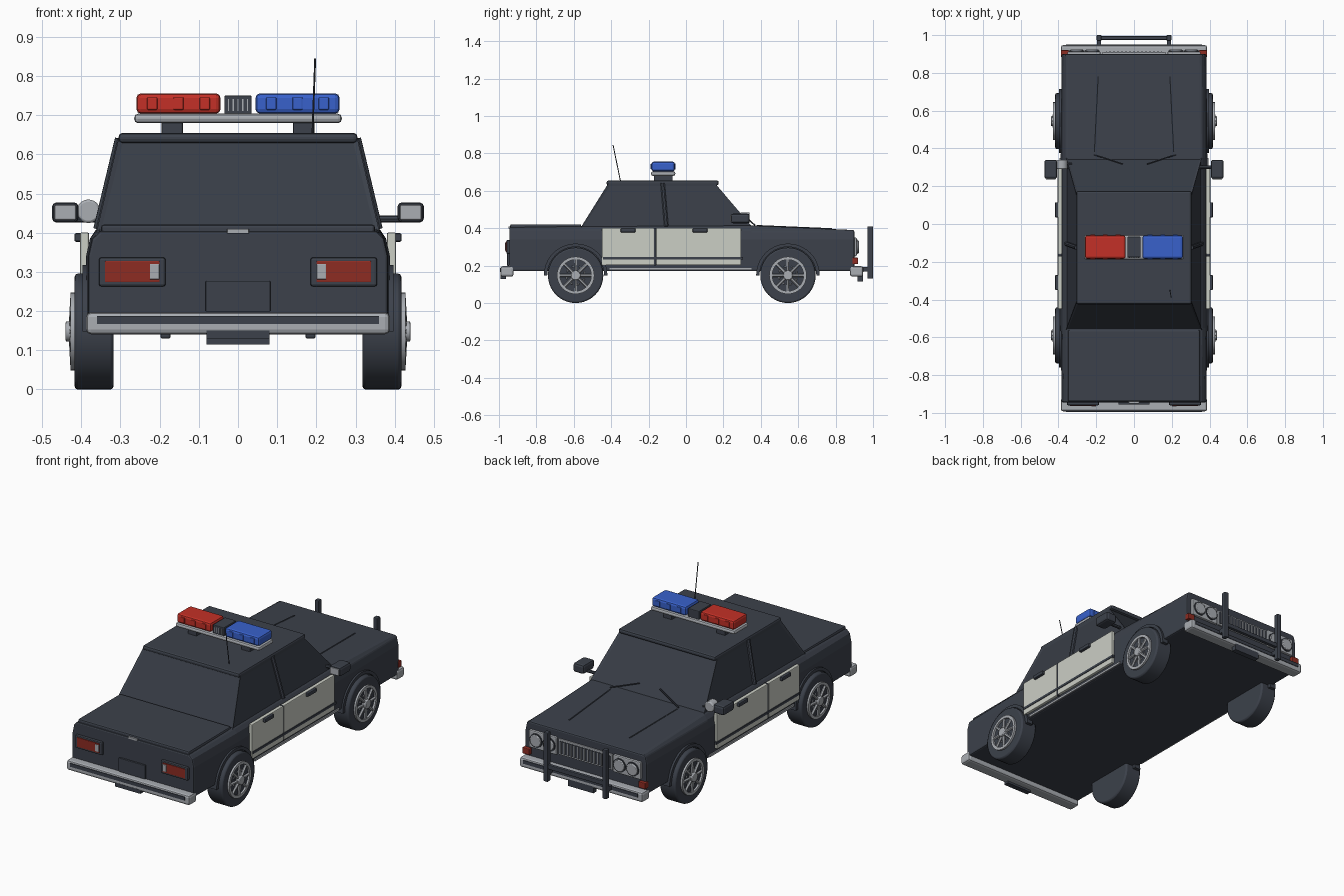
import bpy, bmesh
from math import pi, cos, sin
from mathutils import Vector, Matrix

cube = bpy.data.objects.get("Cube")
if cube:
    bpy.data.objects.remove(cube, do_unlink=True)


def material(name, r, g, b):
    mat = bpy.data.materials.new(name)
    mat.use_nodes = True
    mat.diffuse_color = (r, g, b, 1)
    mat.node_tree.nodes["Principled BSDF"].inputs["Base Color"].default_value = (r, g, b, 1)
    return mat


dark = material("dark_paint", .045, .053, .07)
glass = material("tinted_glass", .038, .045, .06)
white = material("door_white", .6, .62, .56)
chrome = material("chrome_grey", .4, .42, .45)
red = material("beacon_red", .55, .03, .02)
blue = material("beacon_blue", .04, .12, .6)
tail = material("tail_red", .27, .025, .016)


def finish(name, bm, *mats, bevel=0, smooth=False):
    bmesh.ops.recalc_face_normals(bm, faces=bm.faces)
    mesh = bpy.data.meshes.new(name)
    bm.to_mesh(mesh)
    bm.free()
    obj = bpy.data.objects.new(name, mesh)
    bpy.context.collection.objects.link(obj)
    for mat in mats:
        mesh.materials.append(mat)
    if bevel:
        mod = obj.modifiers.new("Bevel", "BEVEL")
        mod.width, mod.segments = bevel, 2
    if smooth:
        bpy.context.view_layer.objects.active = obj
        bpy.ops.object.select_all(action="DESELECT")
        obj.select_set(True)
        bpy.ops.object.shade_smooth_by_angle()
    return obj


def box(name, mat, center, size, bevel=0):
    bm = bmesh.new()
    bmesh.ops.create_cube(bm, size=1, matrix=Matrix.Translation(center) @ Matrix.Diagonal((*size, 1)))
    return finish(name, bm, mat, bevel=bevel)


def rod(name, mat, start, end, radius, sides=24, bevel=0):
    # cylinder running between two points
    start, end = Vector(start), Vector(end)
    axis = end - start
    turn = axis.to_track_quat("Z", "Y").to_matrix().to_4x4()
    bm = bmesh.new()
    bmesh.ops.create_cone(bm, cap_ends=True, segments=sides, radius1=radius, radius2=radius,
                          depth=axis.length, matrix=Matrix.Translation((start + end) / 2) @ turn)
    return finish(name, bm, mat, bevel=bevel, smooth=True)


def loft(name, sections, *mats, bevel=0):
    bm = bmesh.new()
    rings = [[bm.verts.new(p) for p in ring] for ring in sections]
    for a, b in zip(rings, rings[1:]):
        for i in range(len(a)):
            j = (i + 1) % len(a)
            bm.faces.new((a[i], a[j], b[j], b[i]))
    bm.faces.new(rings[0])
    bm.faces.new(rings[-1])
    return finish(name, bm, *mats, bevel=bevel)


def arch(name, mat, x0, x1, y, z, inner, outer, sweep, steps):
    # ring segment around the x axis; a full sweep closes on itself
    closed = sweep > 6
    bm = bmesh.new()
    rings = []
    for i in range(steps if closed else steps + 1):
        c, s = cos(sweep * i / steps), sin(sweep * i / steps)
        rings.append([bm.verts.new((x, y + r * c, z + r * s))
                      for x, r in ((x0, inner), (x1, inner), (x1, outer), (x0, outer))])
    for a, b in zip(rings, rings[1:] + (rings[:1] if closed else [])):
        for i in range(4):
            j = (i + 1) % 4
            bm.faces.new((a[i], a[j], b[j], b[i]))
    if not closed:
        bm.faces.new(rings[0])
        bm.faces.new(rings[-1])
    return finish(name, bm, mat, smooth=True)


# body shell, lofted from tail to nose
def body_ring(y, top, w):
    half = [(w, .17), (w, .34), (w - .01, .385), (w - .03, top)]
    return [(x, y, z) for x, z in half] + [(-x, y, z) for x, z in reversed(half)]


loft("body", [body_ring(*s) for s in ((-.945, .405, .383), (-.55, .41, .388),
     (.35, .415, .388), (.9, .39, .383))], dark, bevel=.008)
box("trunk_lid", dark, (0, -.75, .408), (.7, .38, .026), .008)

# hood creases
for s in (-1, 1):
    rod("hood_crease", dark, (s * .21, .38, .413), (s * .19, .78, .396), .004, 6)

# cabin with inset windows on its four sloping sides
def rect(w, back, front, z):
    return [(-w, back, z), (w, back, z), (w, front, z), (-w, front, z)]


cabin = loft("cabin", [rect(.362, -.565, .36, .4), rect(.305, -.415, .155, .64)], dark, glass)
bm = bmesh.new()
bm.from_mesh(cabin.data)
for face in [f for f in bm.faces if abs(f.normal.z) < .95]:
    bmesh.ops.inset_region(bm, faces=[face], thickness=.016, depth=-.005)
    face.material_index = 1
bm.to_mesh(cabin.data)
bm.free()
box("roof", dark, (0, -.125, .642), (.61, .6, .026), .01)

for s in (-1, 1):
    # centre pillar and doors
    rod("centre_pillar", dark, (s * .358, -.105, .41), (s * .303, -.125, .64), .012, 8)
    for back, front in ((-.45, -.17), (-.16, .295)):
        box("door", white, (s * .392, (back + front) / 2, .302), (.022, front - back, .198), .004)
    box("door_seam", dark, (s * .39, -.165, .3), (.02, .01, .2))
    box("door_trim", dark, (s * .4, -.07, .24), (.012, .75, .014))
    box("sill", chrome, (s * .387, -.03, .182), (.016, .76, .012))
    for y in (-.31, .075):
        box("door_handle", dark, (s * .408, y, .388), (.02, .08, .022), .005)
    # mirrors
    rod("mirror_arm", dark, (s * .345, .3, .435), (s * .42, .3, .435), .009, 8)
    box("mirror_shell", dark, (s * .441, .29, .452), (.068, .1, .052), .012)
    box("mirror_face", chrome, (s * .441, .24, .452), (.054, .008, .038), .003)
    # wipers
    lean = .145 if s > 0 else -.135
    rod("wiper", dark, (lean - s * .075, .318, .462), (lean + s * .075, .367, .417), .004, 6)
    # wheels
    for y in (-.59, .545):
        rod("tyre", dark, (s * .318, y, .148), (s * .417, y, .148), .148, 40, .008)
        arch("wheel_arch", dark, s * .36, s * .397, y, .148, .152, .17, pi, 20)
        arch("rim", chrome, s * .405, s * .428, y, .148, .084, .1, 2 * pi, 32)
        rod("hub", chrome, (s * .405, y, .148), (s * .44, y, .148), .026, 16, .004)
        for k in range(8):
            c, d = cos(k * pi / 4), sin(k * pi / 4)
            rod("spoke", chrome, (s * .424, y + .02 * c, .148 + .02 * d),
                (s * .42, y + .09 * c, .148 + .09 * d), .008, 6)
            rod("rim_bolt", chrome, (s * .42, y + .05 * cos(k * pi / 4 + .4), .148 + .05 * sin(k * pi / 4 + .4)),
                (s * .41, y + .05 * c, .148 + .05 * d), .004, 6)
    # tail lamps
    box("tail_bezel", dark, (s * .27, -.948, .3), (.17, .024, .074), .006)
    box("tail_lamp", tail, (s * .27, -.96, .301), (.14, .008, .054), .002)
    box("reverse_lamp", chrome, (s * .213, -.964, .301), (.024, .006, .04), .002)
    # headlamps and front markers
    box("headlamp_bezel", chrome, (s * .265, .903, .3), (.175, .02, .1), .006)
    for x in (.222, .304):
        rod("headlamp_rim", dark, (s * x, .9, .3), (s * x, .918, .3), .039, 24)
        rod("headlamp", chrome, (s * x, .9, .3), (s * x, .925, .3), .034, 24, .004)
    box("front_marker", tail, (s * .365, .905, .225), (.045, .03, .035), .004)
    # push bar posts
    box("push_bar_post", dark, (s * .185, .985, .27), (.026, .03, .28), .005)
    box("push_bar_mount", dark, (s * .185, .94, .18), (.022, .08, .025))

# bumpers with rubber strips
for s in (-1, 1):
    y = .912 if s > 0 else -.957
    box("bumper", chrome, (0, y, .169), (.775, .07, .056), .012)
    box("bumper_strip", dark, (0, y + s * .034, .177), (.72, .008, .02))
    box("lower_plate", dark, (0, y + s * .02, .14), (.16, .03, .022 if s < 0 else .05))
box("push_bar_beam", dark, (0, .985, .215), (.37, .02, .025), .004)

# grille with slats
box("grille_frame", chrome, (0, .9, .3), (.34, .016, .09), .004)
box("grille_recess", dark, (0, .908, .3), (.32, .006, .07))
for i in range(15):
    box("grille_slat", chrome, ((i - 7) * .021, .912, .3), (.005, .008, .068))

# rear plate and trunk latch
box("rear_plate", dark, (0, -.95, .238), (.165, .012, .078), .002)
box("trunk_latch", chrome, (0, -.944, .404), (.056, .012, .012), .002)

# spotlight beside the right windscreen pillar
rod("spotlight", chrome, (-.382, .29, .455), (-.382, .34, .455), .03, 24, .006)
rod("spotlight_arm", dark, (-.33, .32, .44), (-.38, .32, .45), .006, 8)

# roof beacon bar
box("beacon_base", chrome, (0, -.122, .692), (.53, .13, .024), .01)
box("beacon_centre", dark, (0, -.122, .726), (.07, .11, .05), .004)
for i in range(5):
    box("siren_rib", chrome, ((i - 2) * .012, -.177, .726), (.003, .004, .03))
for s, lamp in ((-1, red), (1, blue)):
    box("beacon_foot", dark, (s * .168, -.122, .666), (.054, .1, .04), .004)
    box("beacon_lens", lamp, (s * .152, -.122, .73), (.215, .124, .052), .012)
    for i in (-1, 0, 1):
        box("lens_rib", lamp, (s * .152 + i * .067, -.122, .73), (.026, .134, .032), .003)

# whip antenna
rod("antenna", dark, (.19, -.35, .65), (.197, -.39, .845), .0025, 6)
